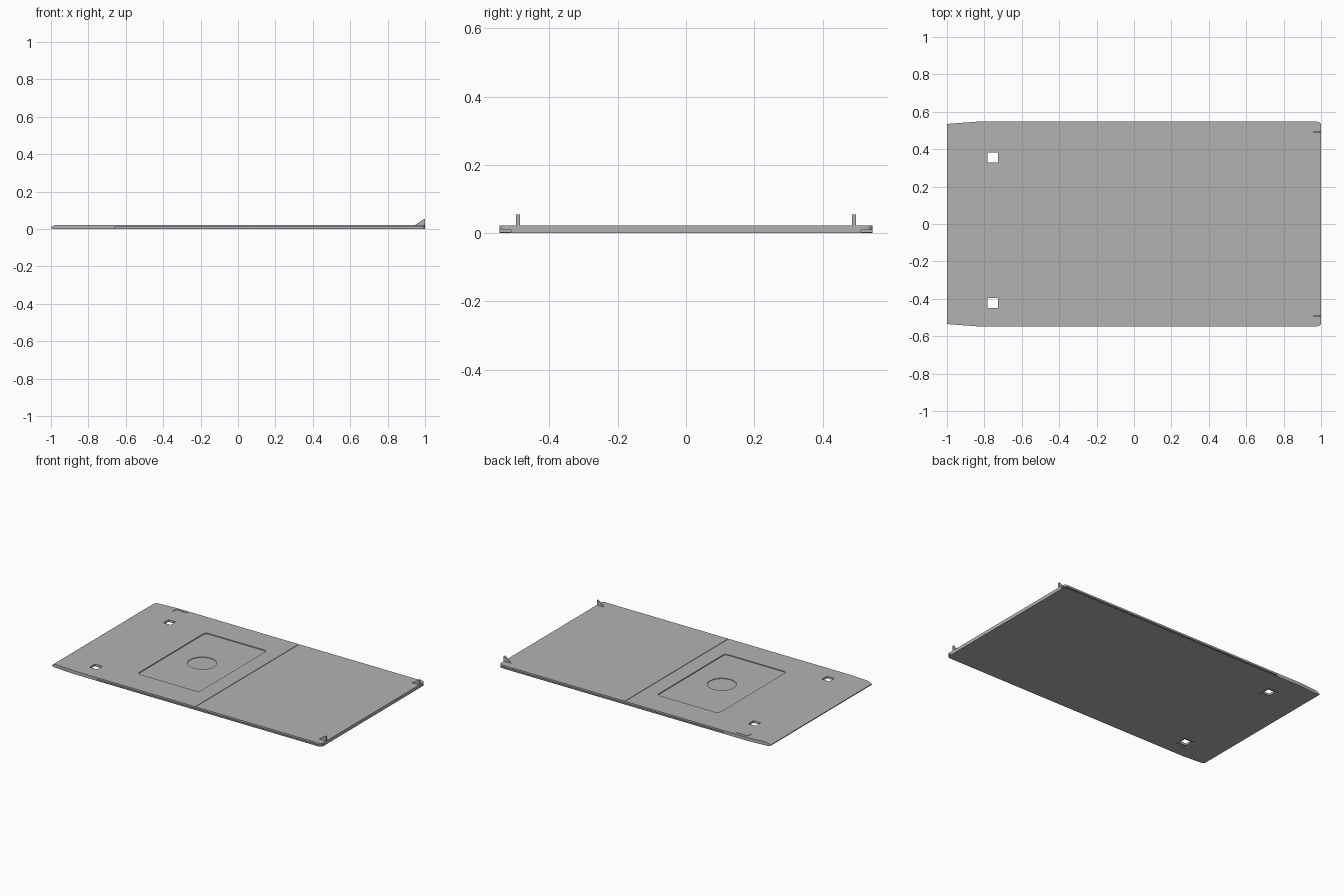
import bpy, bmesh, math

if "Cube" in bpy.data.objects:
    bpy.data.objects.remove(bpy.data.objects["Cube"])

grey = bpy.data.materials.new("light_grey")
grey.diffuse_color = (0.45, 0.45, 0.45, 1)
grey.use_nodes = True
grey.node_tree.nodes["Principled BSDF"].inputs["Base Color"].default_value = grey.diffuse_color
T = 0.022  # plate thickness


def prism(name, pts, lo, hi, axis="z"):
    """Extrude a 2D outline along z, or an xz outline along y."""
    put = (lambda a, b, c: (a, b, c)) if axis == "z" else (lambda a, b, c: (a, c, b))
    bm = bmesh.new()
    base = bm.faces.new([bm.verts.new(put(a, b, lo)) for a, b in pts])
    ext = bmesh.ops.extrude_face_region(bm, geom=[base])["geom"]
    d = put(0, 0, hi - lo)
    bmesh.ops.translate(bm, vec=d, verts=[v for v in ext if isinstance(v, bmesh.types.BMVert)])
    bmesh.ops.recalc_face_normals(bm, faces=bm.faces)
    me = bpy.data.meshes.new(name)
    bm.to_mesh(me)
    bm.free()
    me.materials.append(grey)
    ob = bpy.data.objects.new(name, me)
    bpy.context.collection.objects.link(ob)
    return ob


def rect(x0, x1, y0, y1):
    return [(x0, y0), (x1, y0), (x1, y1), (x0, y1)]


def arc(cx, cy, r, a0, a1, n):
    return [(cx + r * math.cos(math.radians(a0 + (a1 - a0) * i / n)),
             cy + r * math.sin(math.radians(a0 + (a1 - a0) * i / n))) for i in range(n + 1)]


def round_rect(x0, x1, y0, y1, r):
    return (arc(x1 - r, y1 - r, r, 0, 90, 6) + arc(x0 + r, y1 - r, r, 90, 180, 6)
            + arc(x0 + r, y0 + r, r, 180, 270, 6) + arc(x1 - r, y0 + r, r, 270, 360, 6))


def cut(target, cutter):
    m = target.modifiers.new("cut", "BOOLEAN")
    m.object, m.operation, m.solver = cutter, "DIFFERENCE", "EXACT"
    bpy.context.view_layer.objects.active = target
    bpy.ops.object.modifier_apply(modifier=m.name)
    bpy.data.objects.remove(cutter)


# Plate: tapered left end, rounded right corners
W = 0.547
outline = ([(-1, 0.535), (-1, -0.535), (-0.84, -W)]
           + arc(0.98, -W + 0.02, 0.02, -90, 0, 6)
           + arc(0.98, W - 0.02, 0.02, 0, 90, 6) + [(-0.84, W)])
plate = prism("cover_plate", outline, 0, T)

# Bevelled left lip, top and bottom
cut(plate, prism("lip_cut", [(-1.05, 0.03), (-0.975, 0.03), (-0.975, T), (-1, 0.011), (-1.05, 0.011)], -1, 1, "y"))
cut(plate, prism("lip_under", [(-1.05, -0.01), (-0.985, -0.01), (-0.985, 0), (-1, 0.005), (-1.05, 0.005)], -1, 1, "y"))

# Label recess with a deeper round well
cut(plate, prism("label_recess", round_rect(-0.493, -0.037, -0.36, 0.36, 0.02), T - 0.006, 0.04))
cut(plate, prism("round_well", arc(-0.265, 0, 0.088, 0, 352.5, 47), T - 0.010, 0.04))

# Fine seam across the top and small corner mark
cut(plate, prism("seam", rect(0.066, 0.071, -0.7, 0.7), T - 0.003, 0.04))
cut(plate, prism("corner_mark", [(-0.83, 0.495), (-0.826, 0.495), (-0.826, 0.526), (-0.74, 0.526),
                                 (-0.74, 0.53), (-0.83, 0.53)], T - 0.003, 0.04))

# Square latch holes, wider underneath
for y in (0.355, -0.4225):
    cut(plate, prism("latch_hole", rect(-0.782, -0.728, y - 0.027, y + 0.027), -0.1, 0.1))
    cut(plate, prism("latch_relief", rect(-0.797, -0.713, y - 0.042, y + 0.042), -0.1, 0.008))

# Guide slots along both long edges, and upright end fins
for s in (-1, 1):
    y0, y1 = sorted((s * 0.513, s * 0.6))
    cut(plate, prism("guide_slot", rect(-0.66, 1.1, y0, y1), 0.004, 0.010))
    y0, y1 = sorted((s * 0.486, s * 0.498))
    prism("end_fin", [(0.945, T - 0.001), (1, T - 0.001), (1, 0.055), (0.996, 0.055)], y0, y1, "y")
